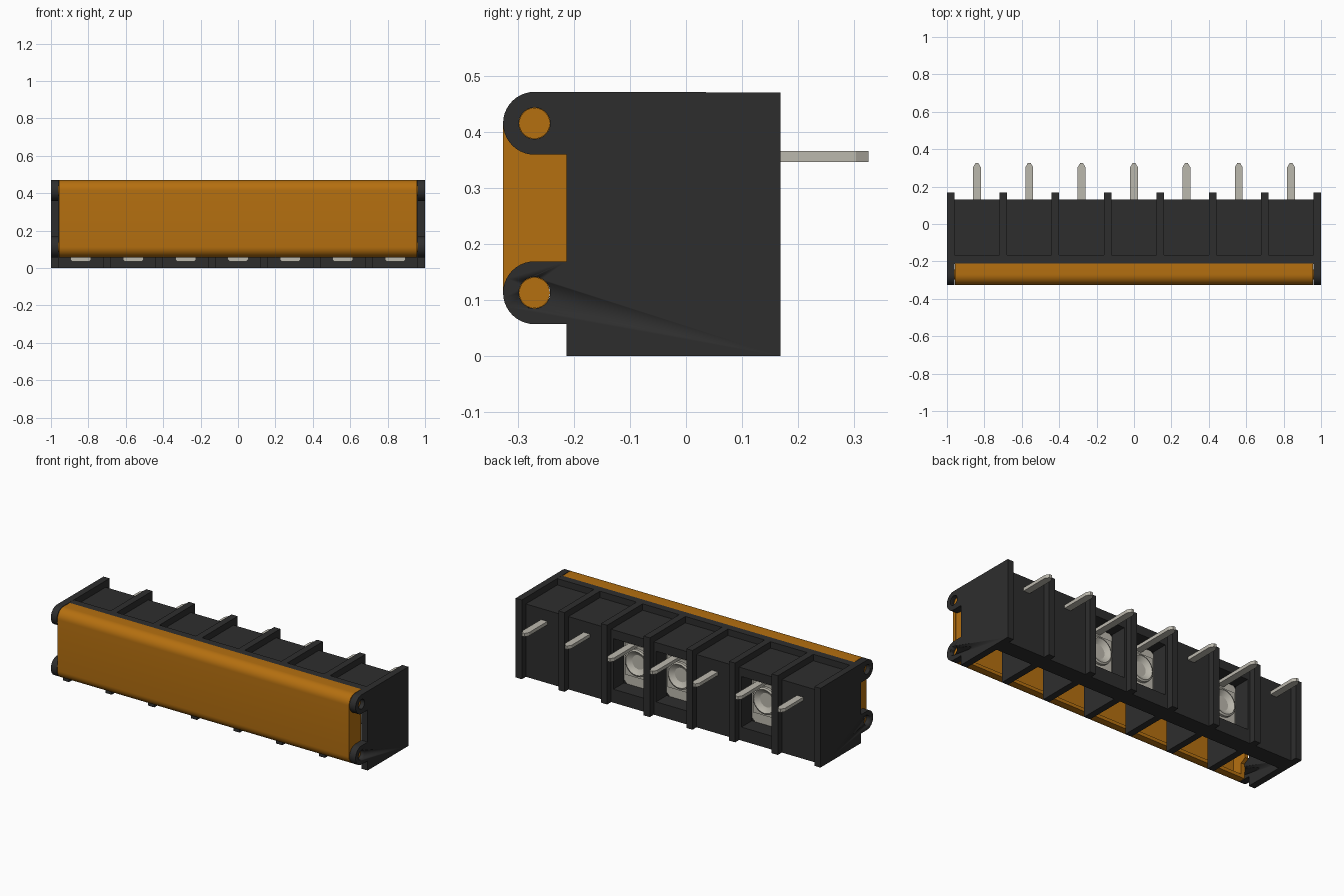
import bpy, bmesh, math
from mathutils import Matrix

old = bpy.data.objects.get("Cube")
if old:
    bpy.data.objects.remove(old, do_unlink=True)


def material(name, rgb):
    m = bpy.data.materials.new(name)
    m.use_nodes = True
    m.diffuse_color = (*rgb, 1)
    m.node_tree.nodes["Principled BSDF"].inputs["Base Color"].default_value = (*rgb, 1)
    return m


BLACK = material("black plastic", (0.027, 0.027, 0.027))
AMBER = material("amber plastic", (0.46, 0.16, 0.005))
METAL = material("dull metal", (0.5, 0.48, 0.42))


def finish(name, bm, mat, smooth=False):
    bmesh.ops.recalc_face_normals(bm, faces=bm.faces)
    mesh = bpy.data.meshes.new(name)
    bm.to_mesh(mesh)
    bm.free()
    mesh.materials.append(mat)
    ob = bpy.data.objects.new(name, mesh)
    bpy.context.collection.objects.link(ob)
    if smooth:
        bpy.ops.object.select_all(action='DESELECT')
        ob.select_set(True)
        bpy.context.view_layer.objects.active = ob
        bpy.ops.object.shade_smooth_by_angle(angle=math.radians(35))
    return ob


def prism(name, points, axis, lo, hi, mat, smooth=False):
    """Extrude a 2D outline along an axis; points hold the other two coordinates in order."""
    bm = bmesh.new()
    verts = []
    for p in points:
        co = list(p)
        co.insert(axis, lo)
        verts.append(bm.verts.new(co))
    face = bm.faces.new(verts)
    out = bmesh.ops.extrude_face_region(bm, geom=[face])
    shift = [0, 0, 0]
    shift[axis] = hi - lo
    bmesh.ops.translate(bm, vec=shift, verts=[v for v in out["geom"] if isinstance(v, bmesh.types.BMVert)])
    return finish(name, bm, mat, smooth)


def box(name, x, y, z, mat):
    return prism(name, [(x[0], y[0]), (x[1], y[0]), (x[1], y[1]), (x[0], y[1])], 2, z[0], z[1], mat)


def rod(name, x, y, z, r, mat):
    """Round bar along x."""
    return prism(name, arc(y, z, r, 0, 345, 23), 0, x[0], x[1], mat, True)


def arc(cy, cz, r, a0, a1, n=10):
    return [(cy + r * math.cos(math.radians(a0 + (a1 - a0) * i / n)),
             cz + r * math.sin(math.radians(a0 + (a1 - a0) * i / n))) for i in range(n + 1)]


PITCH, HALF = 0.28, 0.02
HEIGHT, FRONT, BACK = 0.47, -0.213, 0.168
HINGE_Y, HINGES, HINGE_R = -0.27, (0.113, 0.415), 0.056

# End walls with two drilled hinge lugs
outline = [(BACK, 0), (BACK, HEIGHT)]
outline += arc(HINGE_Y, HINGES[1], HINGE_R, 90, 270, 20)
outline += [(FRONT, HINGES[1] - HINGE_R), (FRONT, HINGES[0] + HINGE_R)]
outline += arc(HINGE_Y, HINGES[0], HINGE_R, 90, 270, 20)
outline += [(FRONT, HINGES[0] - HINGE_R), (FRONT, 0)]
for side, label in ((-1, "right"), (1, "left")):
    xs = sorted((side * 0.96, side))
    wall = prism(label + "_end_wall", outline, 0, xs[0], xs[1], BLACK, True)
    for z in HINGES:
        cutter = rod("hinge_hole_cutter", (xs[0] - 0.05, xs[1] + 0.05), HINGE_Y, z, 0.028, BLACK)
        cutter.hide_render = True
        cutter.hide_viewport = True
        cutter.display_type = 'WIRE'
        cut = wall.modifiers.new("hinge hole", 'BOOLEAN')
        cut.operation = 'DIFFERENCE'
        cut.solver = 'EXACT'
        cut.object = cutter
        # Cover pivot pin, recessed in its lug
        rod(label + "_pivot_pin", sorted((side * 0.94, side * 0.975)), HINGE_Y, z, 0.0275, AMBER)

# Dividers between the cells
for i in range(6):
    x = (i - 2.5) * PITCH
    box("divider", (x - HALF, x + HALF), (FRONT, BACK), (0, HEIGHT), BLACK)

# Top deck with a raised front lip
box("top_deck", (-0.96, 0.96), (-0.17, 0.13), (0.39, 0.432), BLACK)
box("front_lip", (-0.96, 0.96), (FRONT, -0.165), (0.39, HEIGHT), BLACK)


def disc_stack(name, x, z, rings, mat):
    """Turned part around a y axis from (radius, y) rings."""
    bm = bmesh.new()
    verts = [bm.verts.new((r, y, 0)) for r, y in rings]
    edges = [bm.edges.new(e) for e in zip(verts, verts[1:])]
    bmesh.ops.spin(bm, geom=verts + edges, cent=(0, 0, 0), axis=(0, 1, 0),
                   angle=math.tau, steps=24, use_duplicate=False)
    bmesh.ops.remove_doubles(bm, verts=bm.verts, dist=0.0005)
    bmesh.ops.transform(bm, matrix=Matrix.Translation((x, 0, z)), verts=bm.verts)
    return finish(name, bm, mat, True)


# Cells: back wall, terminal plate, screw and pin
OPEN_CELLS = (2, 4, 5)
opening_z = [(0, 0.08), (0.38, 0.40)]
for i in range(-3, 4):
    x = i * PITCH
    x0, x1 = x - 0.12, x + 0.12
    wall_y = (0.03, 0.13)
    if i in (1, 0, -2):
        for z in opening_z:
            box("back_wall_rail", (x0, x1), wall_y, z, BLACK)
        for s in (-1, 1):
            box("back_wall_post", sorted((x + s * 0.105, x + s * 0.12)), wall_y, (0.08, 0.38), BLACK)
    else:
        box("back_wall", (x0, x1), wall_y, (0, 0.40), BLACK)

    # Plate with clipped corners and a narrow lower tab
    half = [(0.045, 0.035), (0.055, 0.045), (0.055, 0.08), (0.085, 0.08), (0.11, 0.105),
            (0.11, 0.36), (0.09, 0.38)]
    plate = [(x + a, z) for a, z in half] + [(x - a, z) for a, z in reversed(half)]
    prism("terminal_plate", plate, 1, 0.012, 0.032, METAL)

    # Screw with a dished rear collar and a domed front head
    disc_stack("screw", x, 0.235,
               [(0, 0.035), (0.035, 0.04), (0.06, 0.058), (0.07, 0.065), (0.08, 0.06), (0.08, 0.01),
                (0.075, -0.03), (0.055, -0.045), (0, -0.05)], METAL)
    box("screw_clamp", (x - 0.09, x + 0.09), (0.03, 0.045), (0.14, 0.33), METAL)

    # Flat pin with a pointed tip
    pin = [(x - 0.021, 0.03), (x + 0.021, 0.03), (x + 0.021, 0.303), (x + 0.008, 0.325),
           (x - 0.008, 0.325), (x - 0.021, 0.303)]
    prism("pin", pin, 2, 0.346, 0.366, METAL)

# Front cover: rounded shell open at the rear
outer = [(FRONT + 0.003, HEIGHT)] + arc(HINGE_Y, HINGES[1], HINGE_R, 90, 180)
outer += arc(HINGE_Y, HINGES[0], HINGE_R, 180, 270) + [(-0.245, HINGES[0] - HINGE_R)]
inner_r = HINGE_R - 0.02
inner = [(-0.245, HINGES[0] - inner_r)] + arc(HINGE_Y, HINGES[0], inner_r, 270, 180)
inner += arc(HINGE_Y, HINGES[1], inner_r, 180, 90) + [(FRONT + 0.003, HINGES[1] + inner_r)]
prism("front_cover", outer + inner, 0, -0.957, 0.957, AMBER, True)

# Cover end caps
cap = arc(HINGE_Y, HINGES[1], HINGE_R - 0.001, 90, 180) + arc(HINGE_Y, HINGES[0], HINGE_R - 0.001, 180, 270)
cap += [(-0.245, HINGES[0] - HINGE_R + 0.001), (-0.245, HINGES[0] + 0.03), (FRONT, HINGES[0] + 0.05),
        (FRONT, HEIGHT - 0.002)]
for side, label in ((-1, "right"), (1, "left")):
    xs = sorted((side * 0.935, side * 0.956))
    prism(label + "_cover_cap", cap, 0, xs[0], xs[1], AMBER, True)
